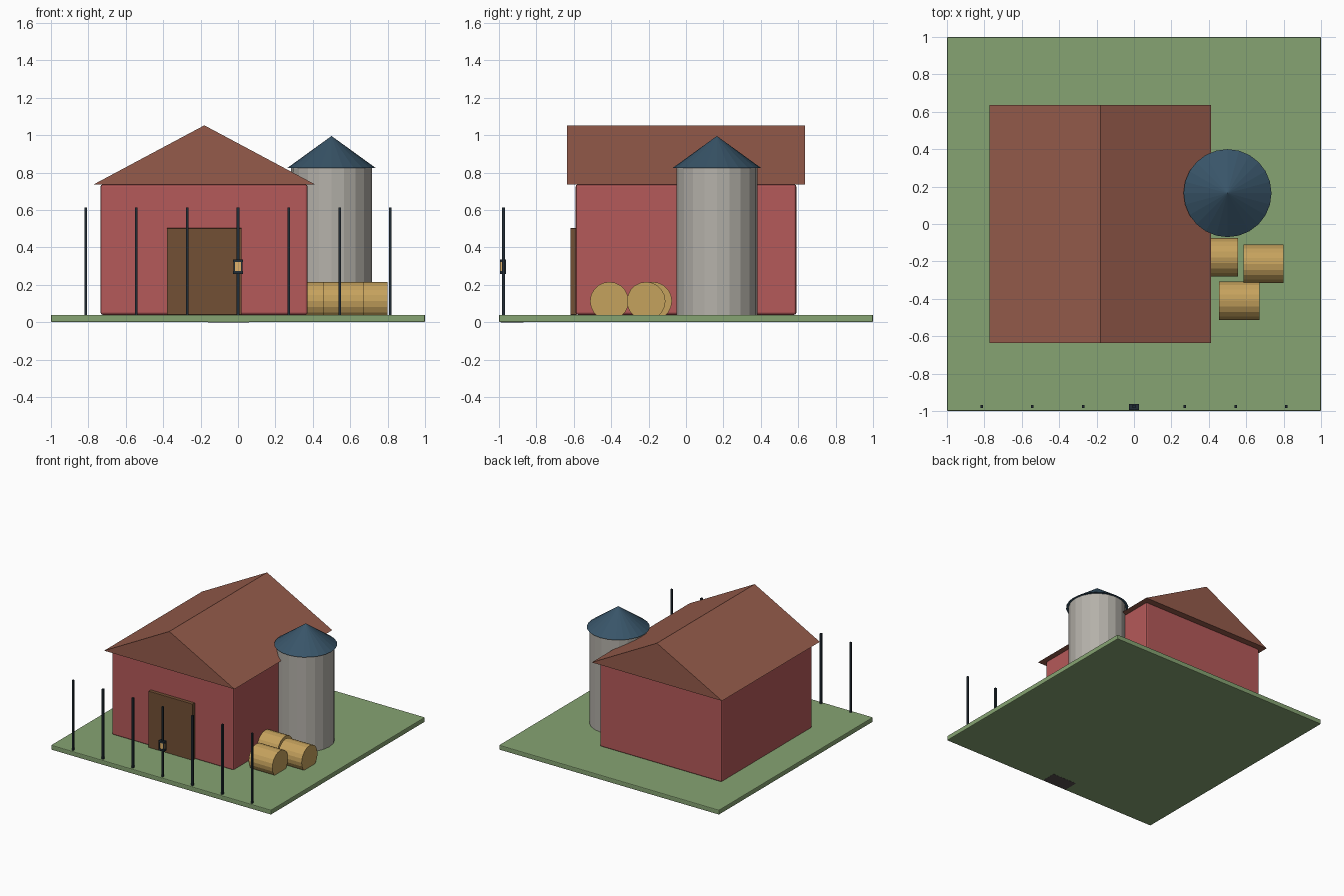
import bpy, math

if "Cube" in bpy.data.objects:
    bpy.data.objects.remove(bpy.data.objects["Cube"])


def material(name, rgb):
    m = bpy.data.materials.new(name)
    m.diffuse_color = (*rgb, 1)
    m.use_nodes = True
    m.node_tree.nodes["Principled BSDF"].inputs["Base Color"].default_value = m.diffuse_color
    return m


GRASS = material("grass", (0.24, 0.37, 0.17))
RED = material("barn_red", (0.46, 0.10, 0.10))
ROOF = material("roof_brown", (0.30, 0.105, 0.07))
WOOD = material("door_wood", (0.17, 0.08, 0.035))
STONE = material("silo_grey", (0.46, 0.44, 0.40))
SLATE = material("slate_blue", (0.04, 0.09, 0.14))
HAY = material("hay", (0.56, 0.36, 0.11))
IRON = material("dark_iron", (0.015, 0.025, 0.035))
GLOW = material("lantern_glow", (0.75, 0.45, 0.15))
PAD = material("pad_grey", (0.09, 0.075, 0.075))


def box(name, x, y, z, mat, bevel=0):
    """Box from (min, max) pairs on each axis."""
    bpy.ops.mesh.primitive_cube_add(size=1, location=[(a + b) / 2 for a, b in (x, y, z)])
    o = bpy.context.object
    o.name = name
    o.scale = [b - a for a, b in (x, y, z)]
    bpy.ops.object.transform_apply(location=False, rotation=False, scale=True)
    o.data.materials.append(mat)
    if bevel:
        mod = o.modifiers.new("bevel", 'BEVEL')
        mod.width = bevel
        mod.segments = 2
    return o


def round_part(name, r1, r2, depth, loc, mat, sides=20, rot=(0, 0, 0)):
    bpy.ops.mesh.primitive_cone_add(vertices=sides, radius1=r1, radius2=r2,
                                    depth=depth, location=loc, rotation=rot)
    o = bpy.context.object
    o.name = name
    o.data.materials.append(mat)
    return o


# Ground slab, with the small pad showing on its underside
box("ground", (-1, 1), (-1, 1), (0.001, 0.04), GRASS, 0.006)
box("underside_pad", (-0.16, 0.06), (-0.99, -0.87), (0, 0.02), PAD)

# Barn body and door
box("barn_walls", (-0.735, 0.372), (-0.59, 0.59), (0.04, 0.737), RED, 0.012)
box("barn_door", (-0.38, 0.02), (-0.618, -0.585), (0.04, 0.503), WOOD, 0.002)

# Gabled roof: triangular profile swept along y
profile = [(-0.772, 0.737), (0.412, 0.737), (-0.18, 1.053)]
verts = [(x, y, z) for y in (-0.635, 0.635) for x, z in profile]
faces = [(0, 1, 2), (5, 4, 3), (0, 3, 4, 1), (1, 4, 5, 2), (2, 5, 3, 0)]
mesh = bpy.data.meshes.new("barn_roof")
mesh.from_pydata(verts, [], faces)
mesh.materials.append(ROOF)
bpy.context.collection.objects.link(bpy.data.objects.new("barn_roof", mesh))

# Silo
round_part("silo_body", 0.216, 0.216, 0.79, (0.5, 0.165, 0.435), STONE)
round_part("silo_roof", 0.235, 0, 0.17, (0.5, 0.165, 0.911), SLATE, 24)

# Hay bales lying along x, slightly sunk into the grass
for i, (x, y) in enumerate([(0.563, -0.41), (0.692, -0.213), (0.448, -0.178)]):
    round_part(f"hay_bale_{i + 1}", 0.103, 0.103, 0.215, (x, y, 0.113), HAY, 20,
               (0, math.pi / 2, 0))

# Row of fence posts
for i in range(7):
    x = (i - 3) * 0.2715
    box(f"fence_post_{i + 1}", (x - 0.007, x + 0.007), (-0.985, -0.969), (0.035, 0.615), IRON)

# Lantern on the middle post: glowing core, caps and corner bars
LY = -0.979
box("lantern_core", (-0.02, 0.02), (LY - 0.013, LY + 0.013), (0.262, 0.33), GLOW)
for name, z0, z1 in (("bottom", 0.257, 0.273), ("top", 0.321, 0.337)):
    box(f"lantern_{name}_cap", (-0.026, 0.026), (LY - 0.016, LY + 0.016), (z0, z1), IRON)
for sx in (-1, 1):
    for sy in (-1, 1):
        x, y = sx * 0.0205, LY + sy * 0.0135
        box("lantern_bar", (x - 0.0045, x + 0.0045), (y - 0.002, y + 0.002), (0.262, 0.33), IRON)
